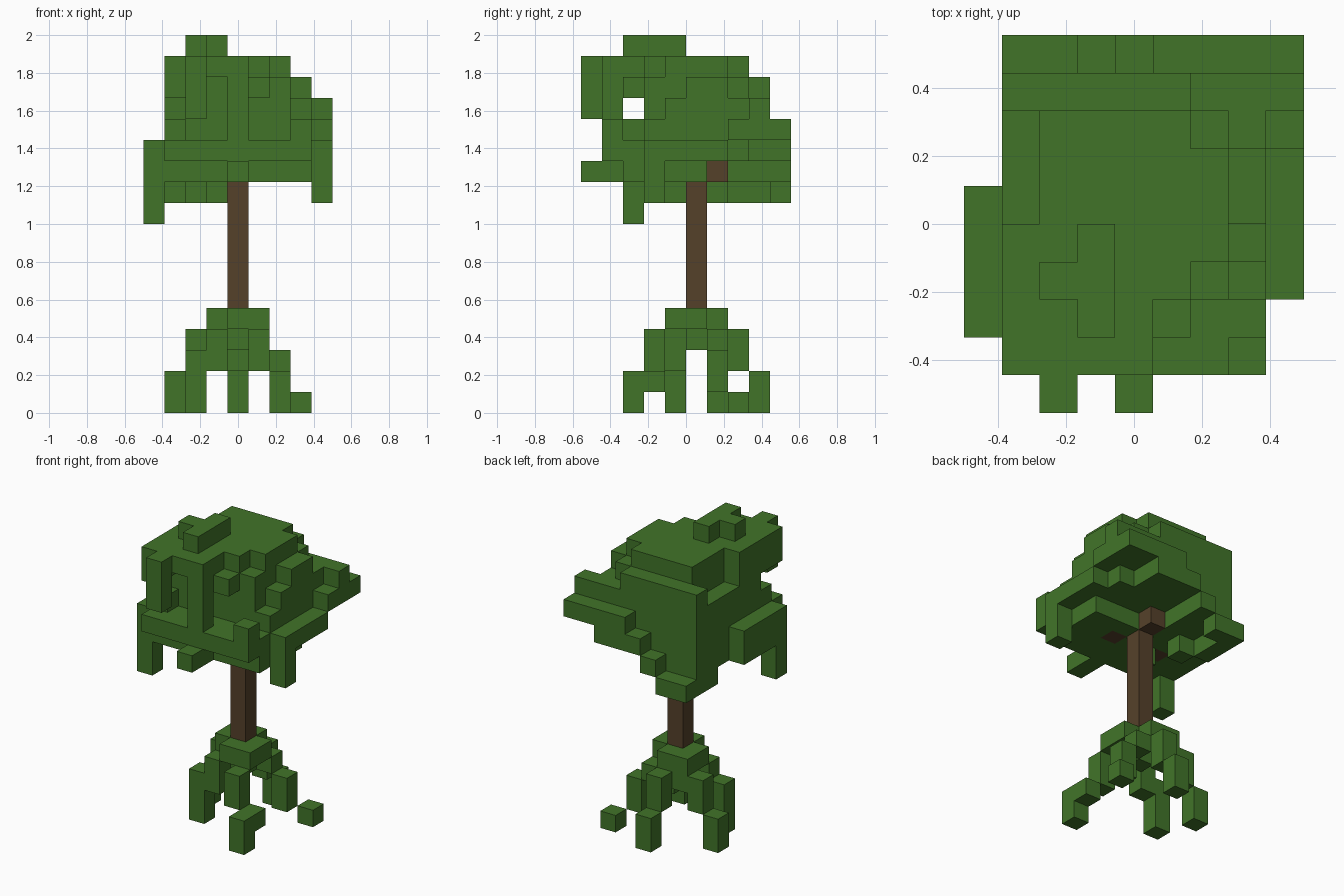
import bpy
import bmesh
from mathutils import Vector

cube = bpy.data.objects.get("Cube")
if cube:
    bpy.data.objects.remove(cube, do_unlink=True)

UNIT = 1 / 9
ORIGIN = Vector((-0.5, -5 / 9, 0))


def make_material(name, colour):
    mat = bpy.data.materials.new(name)
    mat.use_nodes = True
    mat.diffuse_color = (*colour, 1)
    mat.node_tree.nodes["Principled BSDF"].inputs["Base Color"].default_value = (*colour, 1)
    return mat


def span(value):
    low, high = value if isinstance(value, tuple) else (value, value)
    return range(low, high + 1)


def cells(x, y, z):
    """Block cells filling an inclusive range on each axis."""
    return {(i, j, k) for i in span(x) for j in span(y) for k in span(z)}


def build(name, blocks, mat):
    """Skin a set of block cells, keeping only the exposed sides."""
    bm = bmesh.new()
    for cell in sorted(blocks):
        for axis in range(3):
            for side in (0, 1):
                neighbour = list(cell)
                neighbour[axis] += 2 * side - 1
                if tuple(neighbour) in blocks:
                    continue
                u, v = Vector(), Vector()
                u[(axis + 1) % 3] = 1
                v[(axis + 2) % 3] = 1
                base = Vector(cell)
                base[axis] += side
                ring = [base, base + u, base + u + v, base + v]
                if not side:
                    ring.reverse()
                bm.faces.new([bm.verts.new(ORIGIN + p * UNIT) for p in ring])
    bmesh.ops.remove_doubles(bm, verts=bm.verts, dist=UNIT / 100)
    mesh = bpy.data.meshes.new(name)
    bm.to_mesh(mesh)
    bm.free()
    mesh.materials.append(mat)
    obj = bpy.data.objects.new(name, mesh)
    bpy.context.collection.objects.link(obj)
    return obj


green = make_material("leaf green", (0.053, 0.175, 0.022))
brown = make_material("bark brown", (0.091, 0.053, 0.023))

# Trunk with its branch stubs
trunk = cells(x=4, y=5, z=(4, 11))
trunk |= cells(x=5, y=4, z=11)
trunk |= cells(x=2, y=4, z=11)
trunk |= cells(x=4, y=6, z=11)

# Root collar
roots = cells(x=(4, 5), y=4, z=4)
roots |= cells(x=3, y=(5, 6), z=4)
roots |= cells(x=5, y=5, z=4)
roots |= cells(x=4, y=6, z=4)
roots |= cells(x=4, y=5, z=3)
# Front left leg
roots |= cells(x=5, y=3, z=(2, 3))
roots |= cells(x=6, y=3, z=1)
roots |= cells(x=6, y=2, z=(0, 1))
# Front right leg
roots |= cells(x=3, y=4, z=(2, 3))
roots |= cells(x=2, y=4, z=(0, 2))
# Back right leg
roots |= cells(x=(2, 3), y=6, z=3)
roots |= cells(x=2, y=6, z=2)
roots |= cells(x=1, y=6, z=(0, 1))
# Back leg
roots |= cells(x=4, y=7, z=(2, 3))
roots |= cells(x=4, y=8, z=(0, 1))
# Back left leg
roots |= cells(x=5, y=6, z=3)
roots |= cells(x=6, y=6, z=(1, 2))
roots |= cells(x=7, y=7, z=0)

# Hanging leaf tips
canopy = cells(x=0, y=2, z=(9, 10))
canopy |= cells(x=3, y=4, z=10)
canopy |= cells(x=8, y=3, z=(10, 12))
canopy |= cells(x=(1, 2), y=9, z=10)
canopy |= cells(x=1, y=(7, 8), z=10)
canopy |= cells(x=2, y=6, z=10)
canopy |= cells(x=4, y=(0, 1), z=11)

# Lower skirt, open at the back left
canopy |= cells(x=(0, 7), y=(2, 5), z=11)
canopy |= cells(x=(1, 3), y=(6, 8), z=11)
canopy |= cells(x=0, y=(2, 5), z=12)
canopy |= cells(x=(1, 6), y=(1, 8), z=12)
canopy |= cells(x=7, y=(1, 7), z=12)
canopy |= cells(x=8, y=(4, 6), z=12)
canopy |= cells(x=7, y=1, z=13)

# Stepped back left shelf
canopy |= cells(x=3, y=9, z=11)
canopy |= cells(x=(4, 6), y=9, z=12)
canopy |= cells(x=(5, 8), y=9, z=13)
canopy |= cells(x=(6, 8), y=8, z=(13, 14))
canopy |= cells(x=8, y=7, z=13)

# Main crown
canopy |= cells(x=(1, 7), y=(3, 7), z=13)
canopy |= cells(x=(1, 5), y=8, z=(13, 15))
canopy |= cells(x=(1, 6), y=(3, 7), z=(14, 15))
canopy |= cells(x=7, y=(4, 7), z=14)
canopy |= cells(x=7, y=(5, 6), z=15)
canopy -= cells(x=1, y=(5, 7), z=15)

# Front pillars, eaves and stray blocks
canopy |= cells(x=4, y=1, z=(13, 15))
canopy |= cells(x=2, y=0, z=(14, 16))
canopy |= cells(x=1, y=(1, 2), z=15)
canopy |= cells(x=1, y=2, z=13)
canopy |= cells(x=(4, 5), y=2, z=15)

# Roof and top tuft
canopy |= cells(x=1, y=(1, 4), z=16)
canopy |= cells(x=(2, 4), y=(1, 7), z=16)
canopy |= cells(x=5, y=(3, 7), z=16)
canopy |= cells(x=6, y=(4, 6), z=16)
canopy |= cells(x=3, y=(2, 4), z=17)
canopy |= cells(x=2, y=3, z=17)

build("trunk", trunk, brown)
build("roots", roots - trunk, green)
build("canopy", canopy - trunk, green)
